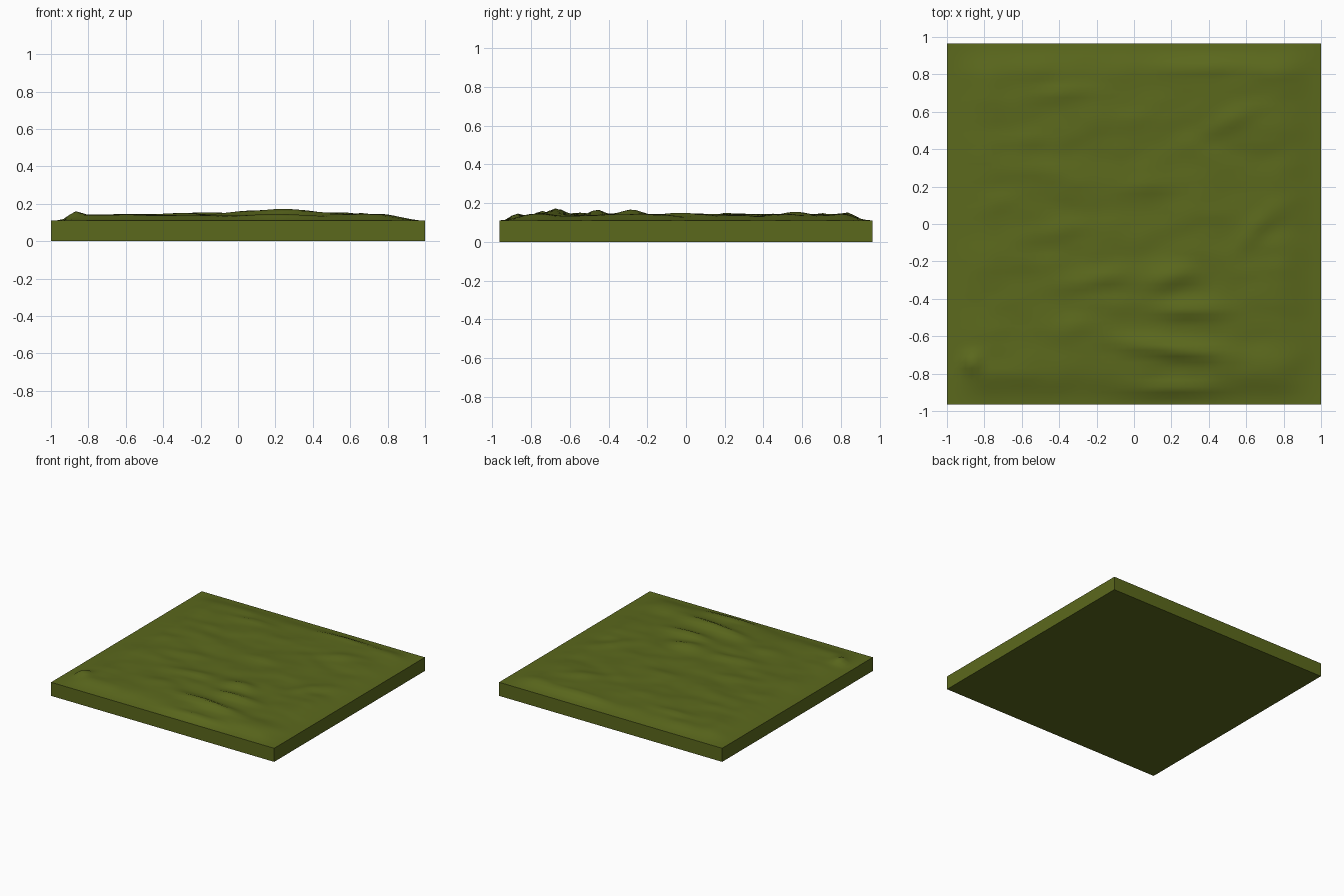
import bpy, bmesh, math
from mathutils import Vector, noise

if "Cube" in bpy.data.objects:
    bpy.data.objects.remove(bpy.data.objects["Cube"])

HX, HY, EDGE = 1.0, 0.965, 0.11
N = 60

# ridges: centre x, centre y, half length, half width, tilt (degrees), height
RIDGES = [
    (0.22, -0.88, 0.24, 0.04, 0, 0.022), (0.22, -0.67, 0.26, 0.045, -6, 0.034),
    (0.30, -0.46, 0.18, 0.045, 0, 0.024), (-0.22, -0.30, 0.20, 0.05, 8, 0.020),
    (0.20, -0.28, 0.14, 0.06, 10, 0.028), (-0.87, -0.74, 0.05, 0.05, 0, 0.036),
    (0.42, 0.84, 0.26, 0.04, 0, 0.020), (-0.40, 0.70, 0.16, 0.04, 5, 0.012),
    (0.52, 0.56, 0.18, 0.05, 25, 0.012), (0.64, -0.04, 0.13, 0.05, 50, 0.014),
    (-0.60, 0.46, 0.12, 0.05, 0, 0.010), (-0.45, -0.05, 0.20, 0.05, 10, 0.010),
    (-0.30, -0.56, 0.2, 0.06, 12, 0.008), (0.1, 0.2, 0.25, 0.06, 5, 0.008),
]


def smooth(t):
    t = max(0.0, min(1.0, t))
    return t * t * (3 - 2 * t)


def height(x, y):
    dx, dy = HX - abs(x), HY - abs(y)
    # sloping border rising to a gently rolling plateau
    ramp = smooth(dx / 0.24) * smooth(dy / 0.18)
    roll = noise.noise(Vector((x * 3, y * 7, 1.7))) * 0.009
    roll += noise.noise(Vector((x * 7, y * 13, 5.2))) * 0.004
    h = ramp * (0.029 + roll)
    fade = smooth(dx / 0.12) * smooth(dy / 0.07)
    for cx, cy, ln, wd, tilt, amp in RIDGES:
        c, s = math.cos(math.radians(tilt)), math.sin(math.radians(tilt))
        u = ((x - cx) * c + (y - cy) * s) / ln
        v = ((y - cy) * c - (x - cx) * s) / wd
        h += fade * amp * math.exp(-(u * u + v * v))
    h = max(h, 0.0)
    # soft limit on the highest crests
    return EDGE + (h if h < 0.06 else 0.06 + 0.014 * math.tanh((h - 0.06) / 0.014))


# grass surface
bm = bmesh.new()
bmesh.ops.create_grid(bm, x_segments=N, y_segments=N, size=1)
for v in bm.verts:
    v.co.y *= HY
    v.co.z = height(v.co.x, v.co.y)
for f in bm.faces:
    f.smooth = True

# straight sides and flat underside
border = [e for e in bm.edges if e.is_boundary]
new = bmesh.ops.extrude_edge_only(bm, edges=border)["geom"]
for g in new:
    if isinstance(g, bmesh.types.BMVert):
        g.co.z = 0
bmesh.ops.contextual_create(bm, geom=[e for e in bm.edges if e.is_boundary])
bmesh.ops.recalc_face_normals(bm, faces=bm.faces)

mesh = bpy.data.meshes.new("grass_slab")
bm.to_mesh(mesh)
bm.free()
slab = bpy.data.objects.new("grass_slab", mesh)
bpy.context.collection.objects.link(slab)

grass = bpy.data.materials.new("grass")
grass.diffuse_color = (0.105, 0.14, 0.012, 1)
grass.use_nodes = True
grass.node_tree.nodes["Principled BSDF"].inputs["Base Color"].default_value = grass.diffuse_color
mesh.materials.append(grass)

bpy.context.view_layer.objects.active = slab
slab.select_set(True)
bpy.ops.object.shade_smooth_by_angle(angle=math.radians(50))
